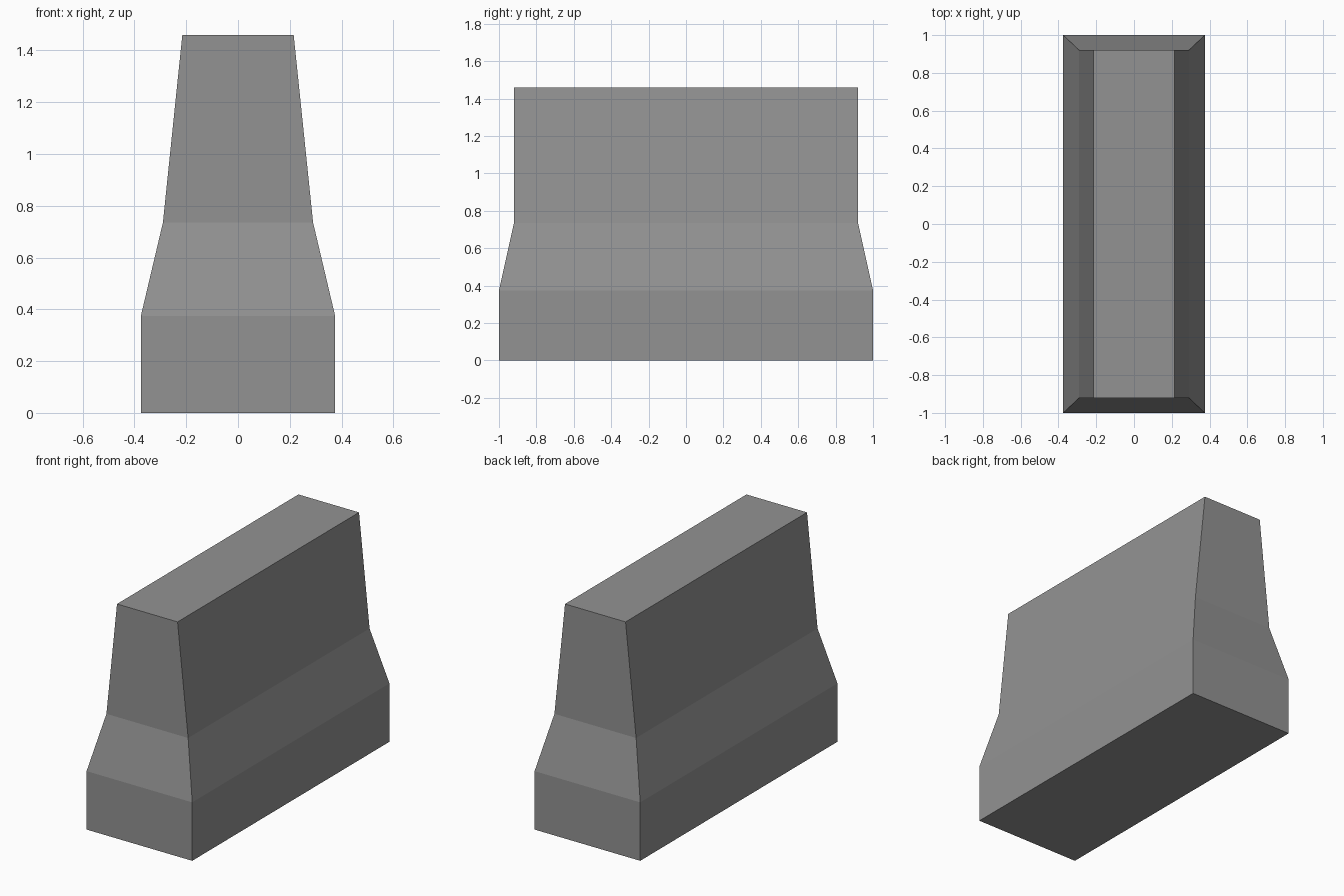
import bpy
import bmesh

if "Cube" in bpy.data.objects:
    bpy.data.objects.remove(bpy.data.objects["Cube"], do_unlink=True)

# Concrete colour
grey = (0.29, 0.29, 0.29, 1.0)
concrete = bpy.data.materials.new("concrete_grey")
concrete.use_nodes = True
concrete.diffuse_color = grey
concrete.node_tree.nodes["Principled BSDF"].inputs["Base Color"].default_value = grey

# Barrier levels from the ground up: half width, half length, height
levels = [
    (0.375, 1.0, 0.0),
    (0.375, 1.0, 0.375),
    (0.29, 0.92, 0.735),
    (0.215, 0.92, 1.46),
]
corners = [(-1, -1), (1, -1), (1, 1), (-1, 1)]

# Stack of rectangular rings, joined by side faces and capped at both ends
bm = bmesh.new()
rings = [[bm.verts.new((sx * w, sy * d, z)) for sx, sy in corners] for w, d, z in levels]
for low, high in zip(rings, rings[1:]):
    for i in range(4):
        j = (i + 1) % 4
        bm.faces.new((low[i], low[j], high[j], high[i]))
bm.faces.new(rings[0][::-1])
bm.faces.new(rings[-1])
bmesh.ops.recalc_face_normals(bm, faces=bm.faces)

mesh = bpy.data.meshes.new("concrete_barrier")
bm.to_mesh(mesh)
bm.free()
mesh.materials.append(concrete)
barrier = bpy.data.objects.new("concrete_barrier", mesh)
bpy.context.collection.objects.link(barrier)
